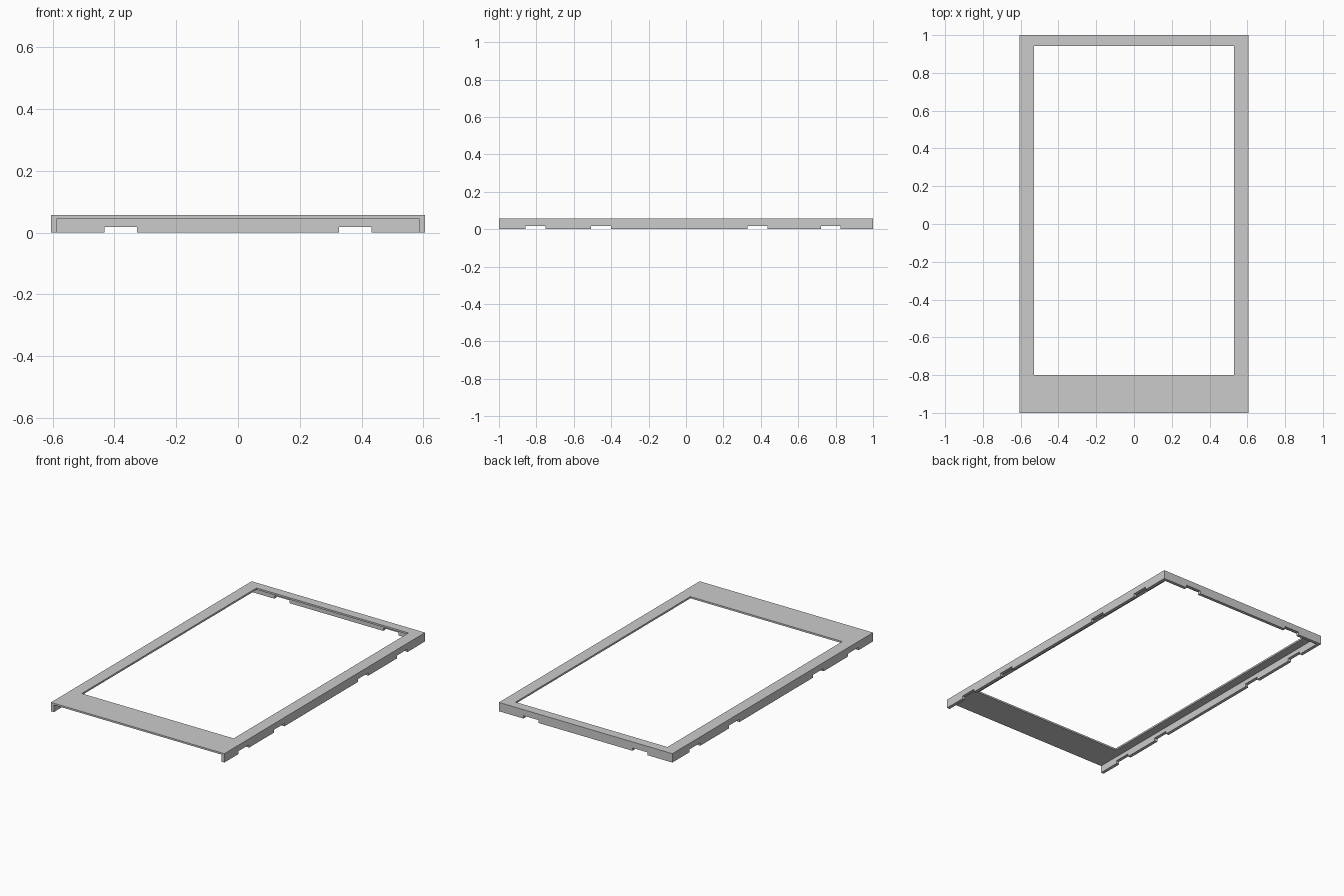
import bpy, bmesh
from mathutils import Matrix, Vector

if "Cube" in bpy.data.objects:
    bpy.data.objects.remove(bpy.data.objects["Cube"])

W, L, H = 0.605, 1.0, 0.056      # half width, half length, height
T, SKIN = 0.02, 0.045            # wall thickness, underside of the top plate
NOTCH = 0.018                    # notch height

grey = bpy.data.materials.new("grey")
grey.diffuse_color = (0.6, 0.6, 0.6, 1)
grey.use_nodes = True
grey.node_tree.nodes["Principled BSDF"].inputs["Base Color"].default_value = grey.diffuse_color


def add_box(bm, x0, x1, y0, y1, z0, z1):
    size = Vector((x1 - x0, y1 - y0, z1 - z0))
    centre = Vector((x0 + x1, y0 + y1, z0 + z1)) / 2
    bmesh.ops.create_cube(bm, size=1, matrix=Matrix.Translation(centre) @ Matrix.Diagonal((*size, 1)))


def make_object(name, boxes):
    bm = bmesh.new()
    for b in boxes:
        add_box(bm, *b)
    me = bpy.data.meshes.new(name)
    bm.to_mesh(me)
    bm.free()
    me.materials.append(grey)
    ob = bpy.data.objects.new(name, me)
    bpy.context.collection.objects.link(ob)
    return ob


frame = make_object("bezel_frame", [(-W, W, -L, L, 0, H)])

cutters = [
    # hollow underside, open at the front
    make_object("cavity_cutter", [(-W + T, W - T, -L - 0.1, L - T, -0.1, SKIN)]),
    # window opening
    make_object("window_cutter", [(-0.53, 0.53, -0.80, 0.942, -0.2, 0.2)]),
    # notches through both side walls
    make_object("side_notch_cutter", [(-1, 1, y, y + 0.105, -0.05, NOTCH)
                                      for y in (-0.857, -0.507, 0.33, 0.722)]),
    # notches through the back wall
    make_object("back_notch_cutter", [(x - 0.0525, x + 0.0525, 0.9, 1.1, -0.05, NOTCH)
                                      for x in (-0.38, 0.38)]),
]

for c in cutters:
    c.hide_render = True
    mod = frame.modifiers.new(c.name, 'BOOLEAN')
    mod.operation, mod.solver, mod.object = 'DIFFERENCE', 'EXACT', c

# apply the cuts and remove the cutters
bpy.context.view_layer.objects.active = frame
frame.select_set(True)
for m in list(frame.modifiers):
    bpy.ops.object.modifier_apply(modifier=m.name)
for c in cutters:
    bpy.data.objects.remove(c)
